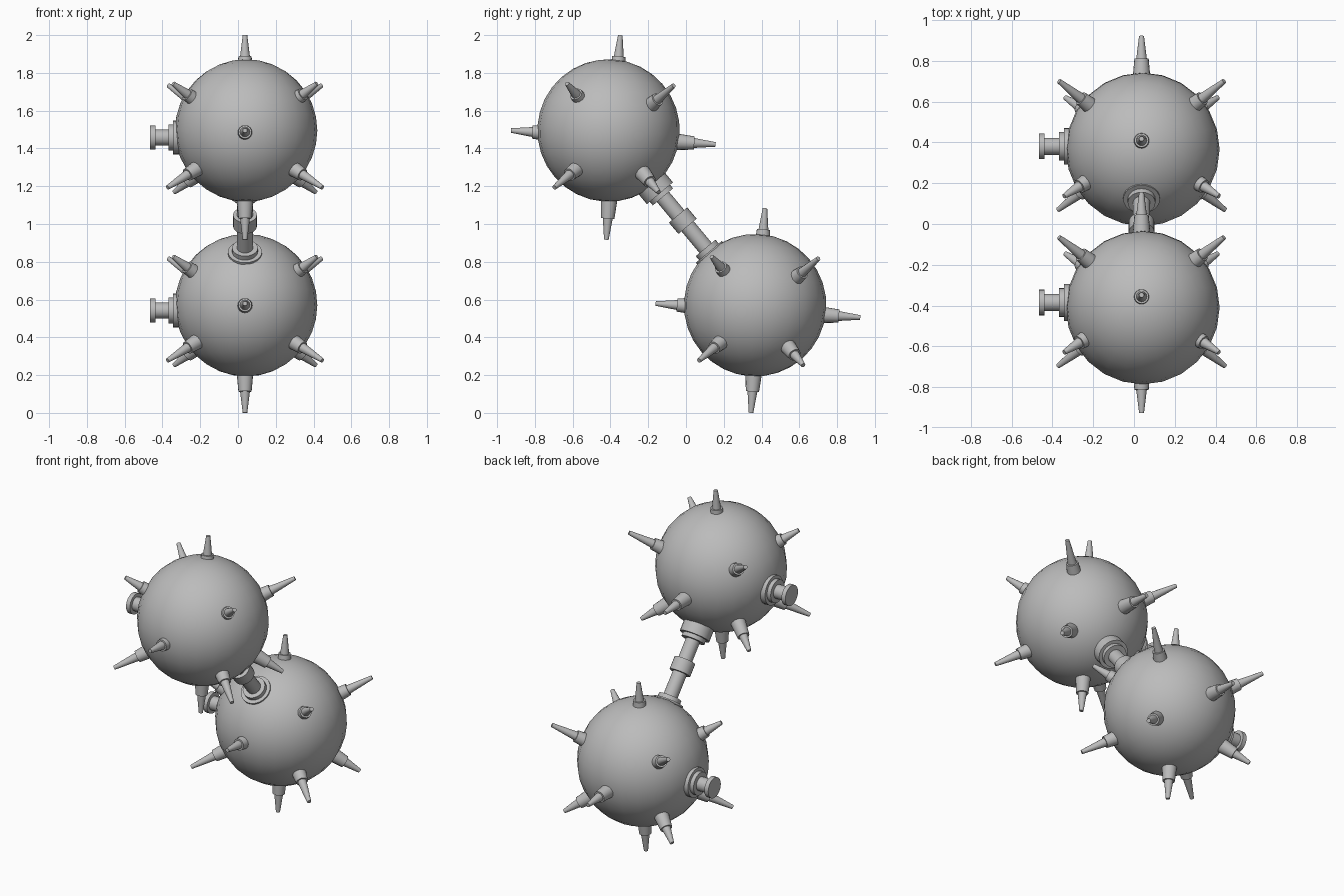
import bpy, bmesh, math
from mathutils import Vector, Matrix

cube = bpy.data.objects.get("Cube")
if cube:
    bpy.data.objects.remove(cube, do_unlink=True)

GREY = (0.5, 0.5, 0.5, 1.0)
metal = bpy.data.materials.new("grey_metal")
metal.use_nodes = True
metal.diffuse_color = GREY
metal.node_tree.nodes["Principled BSDF"].inputs["Base Color"].default_value = GREY


def finish(name, bm, matrix):
    """Turn a bmesh into a smooth-shaded grey object."""
    bmesh.ops.recalc_face_normals(bm, faces=bm.faces)
    mesh = bpy.data.meshes.new(name)
    bm.to_mesh(mesh)
    bm.free()
    mesh.materials.append(metal)
    obj = bpy.data.objects.new(name, mesh)
    bpy.context.collection.objects.link(obj)
    obj.matrix_world = matrix
    bpy.ops.object.select_all(action='DESELECT')
    obj.select_set(True)
    bpy.context.view_layer.objects.active = obj
    bpy.ops.object.shade_smooth_by_angle(angle=math.radians(35))
    return obj


def lathe(name, profile, origin, direction, sides=16):
    """Revolve (distance, radius) pairs around a direction from an origin."""
    bm = bmesh.new()
    rings = []
    for dist, radius in profile:
        rings.append([bm.verts.new((radius * math.cos(math.tau * i / sides),
                                    radius * math.sin(math.tau * i / sides), dist))
                      for i in range(sides)])
    for low, high in zip(rings, rings[1:]):
        for i in range(sides):
            j = (i + 1) % sides
            bm.faces.new((low[i], low[j], high[j], high[i]))
    bm.faces.new(rings[0])
    bm.faces.new(rings[-1])
    turn = Vector(direction).to_track_quat('Z', 'Y').to_matrix().to_4x4()
    return finish(name, bm, Matrix.Translation(origin) @ turn)


def spike(name, origin, tip):
    """Tapered socket with a thinner tapered pin."""
    lathe(name, [(0.31, 0.046), (0.43, 0.035), (0.43, 0.026), (tip.length, 0.012)],
          origin, tip)


def ball(name, center):
    bm = bmesh.new()
    bmesh.ops.create_uvsphere(bm, u_segments=24, v_segments=16, radius=0.377)
    finish(name, bm, Matrix.Translation(center) @ TILT)


TILT = Matrix.Rotation(math.radians(-3.9), 4, 'X')
upper = Vector((0.037, -0.385, 1.458))
lower = Vector((0.037, 0.381, 0.542))

ball("upper_ball", upper + Vector((0.006, -0.025, 0.037)))
ball("lower_ball", lower + Vector((0.006, -0.015, 0.028)))

# Spikes along the tilted axes and towards the corners of each ball
axis_dirs = {"top": (0, 0, 1), "bottom": (0, 0, -1), "front": (0, -1, 0), "back": (0, 1, 0)}
corner_tips = {"upper_front": (0.38, -0.245, 0.285), "upper_back": (0.405, 0.32, 0.275),
               "lower_front": (0.41, -0.312, -0.265), "lower_back": (0.375, 0.24, -0.29)}
# Flanged stub on the right side
stub = [(0.3, 0.09), (0.38, 0.09), (0.38, 0.07), (0.405, 0.07), (0.405, 0.042),
        (0.475, 0.042), (0.475, 0.063), (0.502, 0.063)]

for label, center in (("upper", upper), ("lower", lower)):
    for place, d in axis_dirs.items():
        spike(f"{label}_ball_{place}_spike", center, (TILT @ Vector(d)) * 0.543)
    for place, (x, y, z) in corner_tips.items():
        for side, s in (("left", 1), ("right", -1)):
            spike(f"{label}_ball_{place}_{side}_spike", center, Vector((s * x, y, z)))
    lathe(f"{label}_side_stub", stub, center, (-1, 0, 0), 24)

# Rod joining the balls, with a stepped socket at each end and a collar
link = lower - upper
length = link.length
lathe("connecting_rod", [(0.33, 0.042), (length - 0.33, 0.042)], upper, link, 24)
lathe("rod_collar", [(0.535, 0.063), (0.613, 0.063)], upper, link, 24)
lathe("upper_rod_socket", [(0.3, 0.09), (0.385, 0.09), (0.385, 0.07), (0.41, 0.07)],
      upper, link, 24)
lathe("lower_rod_socket", [(0.3, 0.09), (0.405, 0.09), (0.405, 0.068), (0.432, 0.068)],
      lower, -link, 24)
